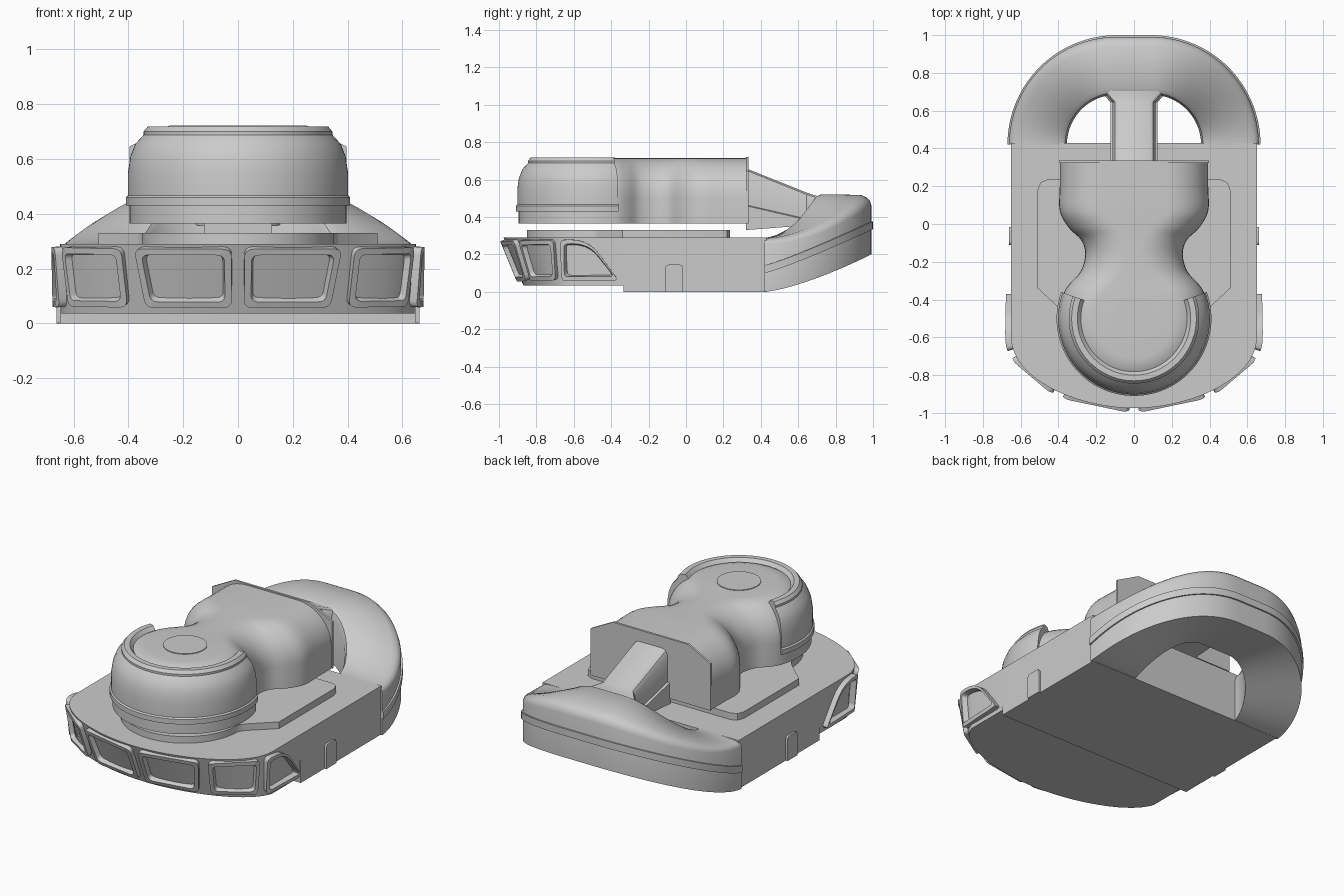
import bpy, bmesh, math
from mathutils import Vector
from mathutils.geometry import interpolate_bezier

if "Cube" in bpy.data.objects:
    bpy.data.objects.remove(bpy.data.objects["Cube"])


def loft(name, loops, cap=True, wrap=False, angle=32):
    """Skin equal-length closed loops into one object."""
    bm = bmesh.new()
    rows = [[bm.verts.new(p) for p in loop] for loop in loops]
    n = len(rows[0])
    pairs = list(zip(rows, rows[1:])) + ([(rows[-1], rows[0])] if wrap else [])
    for a, b in pairs:
        for i in range(n):
            j = (i + 1) % n
            bm.faces.new((a[i], a[j], b[j], b[i]))
    if cap:
        bm.faces.new(rows[0][::-1])
        bm.faces.new(rows[-1])
    bmesh.ops.remove_doubles(bm, verts=bm.verts, dist=1e-5)
    bmesh.ops.recalc_face_normals(bm, faces=bm.faces)
    me = bpy.data.meshes.new(name)
    bm.to_mesh(me)
    bm.free()
    ob = bpy.data.objects.new(name, me)
    bpy.context.collection.objects.link(ob)
    bpy.ops.object.select_all(action='DESELECT')
    ob.select_set(True)
    bpy.context.view_layer.objects.active = ob
    bpy.ops.object.shade_smooth_by_angle(angle=math.radians(angle))
    return ob


def full(half):
    """Mirror a half outline (running rear to front, x >= 0) into a loop."""
    return list(half) + [(-x, y) for x, y in reversed(half) if x > 1e-4]


def at(loop, z):
    return [(x, y, z) for x, y in loop]


def prism(name, loop, z0, z1):
    return loft(name, [at(loop, z0), at(loop, z1)])


def arc(cx, cy, r, a0, a1, n):
    return [(cx + r * math.cos(math.radians(a0 + (a1 - a0) * i / n)),
             cy + r * math.sin(math.radians(a0 + (a1 - a0) * i / n))) for i in range(n + 1)]


def smooth_path(pts, n=5):
    """Catmull-Rom curve through 2D points."""
    p = [Vector((x, y, 0)) for x, y in pts]
    out = [pts[0]]
    for i in range(len(p) - 1):
        t0 = (p[i + 1] - p[max(i - 1, 0)]) / 6
        t1 = (p[min(i + 2, len(p) - 1)] - p[i]) / 6
        out += [(q.x, q.y) for q in interpolate_bezier(p[i], p[i] + t0, p[i + 1] - t1, p[i + 1], n + 1)[1:]]
    return out


def bez(p, t):
    k = ((1 - t) ** 3, 3 * t * (1 - t) ** 2, 3 * t * t * (1 - t), t ** 3)
    return Vector((sum(a * q[0] for a, q in zip(k, p)), sum(a * q[1] for a, q in zip(k, p))))


# Sloping bow wall: s is the distance from the centre line, z the height
L, Z0, Z1 = 0.78, 0.035, 0.29
TOP = [(0, -.975), (.3, -.975), (.65, -.82), (.65, -.6)]
BOTTOM = [(0, -.87), (.28, -.87), (.6, -.76), (.645, -.6)]


def wall(s, z):
    t, extra = min(s / L, 1), max(s - L, 0)
    p = bez(BOTTOM, t).lerp(bez(TOP, t), (z - Z0) / (Z1 - Z0))
    return Vector((p.x, p.y + extra, z))


def wall_out(s, z, d):
    p = wall(s, z)
    n = (wall(s + .01, z) - p).cross(wall(s, z + .01) - p).normalized()
    return p + n * d


# Hull
steps = [L + .27] + [L * i / 24 for i in range(24, -1, -1)]
loft("bow_hull", [at(full([tuple(wall(s, z).xy) for s in steps]), z) for z in (Z0, Z1)])
prism("main_hull", [(.65, .43), (.65, -.335), (-.65, -.335), (-.65, .43)], 0, Z1)


# Window frames around the bow
def round_corners(corners, radii, n=5):
    out = []
    for i, (c, r) in enumerate(zip(corners, radii)):
        c = Vector(c)
        a, b = Vector(corners[i - 1]) - c, Vector(corners[(i + 1) % len(corners)]) - c
        a, b = c + a.normalized() * r, c + b.normalized() * r
        for k in range(n + 1):
            t = k / n
            out.append(a * (1 - t) ** 2 + c * (2 * t * (1 - t)) + b * t * t)
    return out


def window_frame(name, corners, radii, side, depth):
    loop = round_corners(corners, radii)
    xs, ys = [p.x for p in loop], [p.y for p in loop]
    cx, cy = (min(xs) + max(xs)) / 2, (min(ys) + max(ys)) / 2
    w, h = max(xs) - min(xs), max(ys) - min(ys)

    def ring(t, d):
        pts = [wall_out(cx + (p.x - cx) * (1 - 2 * t / w), cy + (p.y - cy) * (1 - 2 * t / h), d) for p in loop]
        return [(side * p.x, p.y, p.z) for p in pts]
    loft(name, [ring(0, -.005), ring(0, depth), ring(.022, depth), ring(.03, -.005)], cap=False, wrap=True)


for side, tag in ((1, "right"), (-1, "left")):
    window_frame("front_window_" + tag, [(.02, .065), (.02, .28), (.325, .28), (.305, .065)], [.03] * 4, side, .025)
    window_frame("corner_window_" + tag, [(.37, .065), (.37, .28), (.655, .28), (.645, .065)], [.03] * 4, side, .025)
    window_frame("side_window_" + tag, [(.70, .06), (.70, .28), (.86, .28), (1.02, .06)], [.03, .03, .1, .03], side, .032)
    # Small side door
    door = round_corners([(-.11, 0), (-.11, .145), (-.015, .145), (-.015, 0)], [.001, .02, .02, .001])
    loft("side_door_" + tag, [[(side * x, p.x, p.y) for p in door] for x in (.645, .662)])


# Raised horseshoe at the stern
def horseshoe(name, profile):
    """profile(s) gives (radius, z) points; s runs 0 at the hull to 1 at the stern."""
    loops = []
    for sx, angles in ((1, range(0, 91, 3)), (-1, range(90, -1, -3))):
        for a in angles:
            c, s = math.cos(math.radians(a)), math.sin(math.radians(a))
            loops.append([(sx * (.09 + r * c), .42 + r * s, z) for r, z in profile(s)])
    return loft(name, loops, angle=40)


def body_profile(s):
    zb, zt, d = .2 * s ** 1.4, .29 + .23 * s ** 1.8, .025 + .02 * s
    return [(.265, zb), (.265, zt - .04), (.275, zt - .012), (.30, zt), (.42, zt), (.52, zt - .003),
            (.548, zt - .4 * d), (.563, zt - .7 * d), (.571, zt - 1.3 * d), (.571, zb)]


def band_profile(s):
    z = .1 + .235 * s ** 1.15
    return [(.56, z), (.58, z), (.58, z + .042), (.56, z + .042)]


horseshoe("stern_horseshoe", body_profile)
horseshoe("stern_band", band_profile)

# Plate under the upper housing
plate = [(.42, .235), (.46, .235), (.495, .22), (.51, .18), (.51, -.34), (.37, -.47)] + arc(0, -.5, .35, 0, -90, 16)
prism("deck_plate", full(plate), Z1 - .005, .33)

# Upper housing: wide outline blended up to a narrow flat top
outer = smooth_path([(.393, .33), (.393, .2), (.393, .07), (.345, -.02), (.28, -.085), (.258, -.16),
                     (.282, -.25), (.34, -.315)] + arc(0, -.5, .395, 20, -90, 10))
inner = smooth_path([(.17, .33), (.17, .2), (.17, .07), (.125, .01), (.06, -.06), (.036, -.16),
                     (.06, -.25), (.115, -.32)] + arc(0, -.5, .21, 40, -90, 10))
layers = []
for k, z in [(1, .365), (1, .5)] + [(math.cos(a), .5 + .215 * math.sin(a))
                                    for a in [math.pi / 2 * i / 10 for i in range(1, 11)]]:
    layers.append(at(full([(b[0] + (a[0] - b[0]) * k, b[1] + (a[1] - b[1]) * k) for a, b in zip(outer, inner)]), z))
loft("upper_housing", layers)
prism("top_disc", arc(0, -.5, .12, 0, 352.5, 47), .70, .719)

# Chamfered plate closing the back of the housing
back = [(.397, .365), (.397, .645), (.25, .722), (-.25, .722), (-.397, .645), (-.397, .365)]
loft("housing_back", [[(x, y, z) for x, z in back] for y in (.322, .335)])

# Wraparound collar on the front dome
collar = [(.38, .43), (.41, .43), (.41, .46), (.402, .467), (.402, .55), (.393, .61), (.375, .655), (.345, .688),
          (.345, .7), (.33, .718), (.30, .718), (.28, .695), (.28, .66), (.36, .55)]
loft("dome_collar", [[(r * math.cos(a), -.5 + r * math.sin(a), z) for r, z in collar]
                     for a in [math.radians(160 + 220 * i / 60) for i in range(61)]])

# Sloping strut from the housing to the horseshoe
strut = []
for y, zb, zm, zt, w in ((.32, .33, .46, .66, 0), (.645, .355, .385, .53, 0), (.69, .36, .40, .515, .04), (.74, .36, .40, .505, .05)):
    half = [(.125 + w, zb), (.125 + w, zm), (.113 + w, zm + .005), (.113 + w, zt - .035), (.10 + w, zt - .01), (.08 + w, zt)]
    strut.append([(x, y, z) for x, z in half] + [(-x, y, z) for x, z in reversed(half)])
loft("stern_strut", strut)
